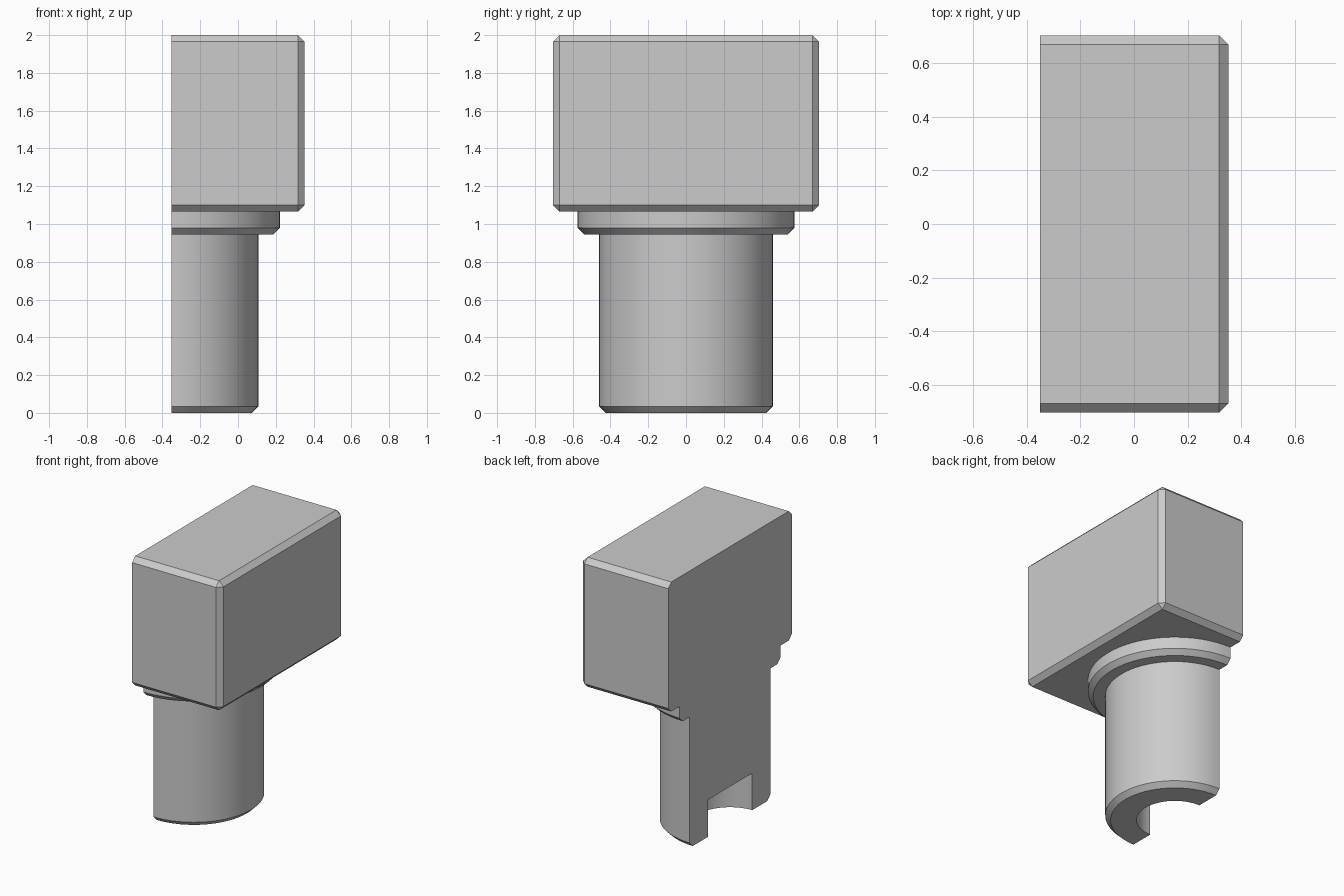
import bpy, bmesh, math
from mathutils import Vector, Matrix

if "Cube" in bpy.data.objects:
    bpy.data.objects.remove(bpy.data.objects["Cube"], do_unlink=True)

CUT_X = -0.352      # plane of the section cut, which holds the axis
HALF = 0.705        # half width of the square head
COLLAR_R, SHAFT_R, BORE_R = 0.575, 0.46, 0.253
HEAD_Z, COLLAR_Z, BORE_Z = 1.065, 0.945, 0.267
CHAMFER = 0.035

grey = bpy.data.materials.new("plain grey")
grey.use_nodes = True
colour = (0.6, 0.6, 0.6, 1)
grey.diffuse_color = colour
grey.node_tree.nodes["Principled BSDF"].inputs["Base Color"].default_value = colour


def finish(name, bm):
    bmesh.ops.recalc_face_normals(bm, faces=bm.faces)
    mesh = bpy.data.meshes.new(name)
    bm.to_mesh(mesh)
    bm.free()
    mesh.materials.append(grey)
    obj = bpy.data.objects.new(name, mesh)
    bpy.context.collection.objects.link(obj)
    obj.location.x = CUT_X
    bpy.ops.object.select_all(action='DESELECT')
    obj.select_set(True)
    bpy.context.view_layer.objects.active = obj
    bpy.ops.object.shade_smooth_by_angle(angle=math.radians(30))


# Square head: chamfered block, sliced through its middle
bm = bmesh.new()
size = Matrix.Diagonal((2 * HALF, 2 * HALF, 2 - HEAD_Z, 1))
bmesh.ops.create_cube(bm, size=1, matrix=Matrix.Translation((0, 0, (2 + HEAD_Z) / 2)) @ size)
bmesh.ops.bevel(bm, geom=bm.edges[:], offset=CHAMFER, offset_type='OFFSET',
                segments=1, affect='EDGES')
bmesh.ops.bisect_plane(bm, geom=bm.verts[:] + bm.edges[:] + bm.faces[:],
                       plane_co=(0, 0, 0), plane_no=(1, 0, 0), clear_inner=True)
bmesh.ops.holes_fill(bm, edges=[e for e in bm.edges if e.is_boundary], sides=0)
finish("head", bm)

# Collar and bored shaft: one profile turned through half a circle
profile = [
    (0, BORE_Z), (BORE_R, BORE_Z), (BORE_R, 0),
    (SHAFT_R - CHAMFER, 0), (SHAFT_R, CHAMFER), (SHAFT_R, COLLAR_Z),
    (COLLAR_R - CHAMFER, COLLAR_Z), (COLLAR_R, COLLAR_Z + CHAMFER),
    (COLLAR_R, HEAD_Z), (0, HEAD_Z),
]
bm = bmesh.new()
points = [bm.verts.new((0, -r, z)) for r, z in profile]
edges = [bm.edges.new(pair) for pair in zip(points, points[1:])]
bmesh.ops.spin(bm, geom=points + edges, cent=(0, 0, 0), axis=(0, 0, 1),
               angle=math.pi, steps=32)
bmesh.ops.remove_doubles(bm, verts=bm.verts[:], dist=0.0001)
# Flat section face, running up one side of the profile and down the other
rim = [min(bm.verts, key=lambda v: (v.co - Vector((0, -r, z))).length) for r, z in profile]
rim += [min(bm.verts, key=lambda v: (v.co - Vector((0, r, z))).length)
        for r, z in reversed(profile[1:-1])]
bm.faces.new(rim)
finish("collar_and_shaft", bm)
